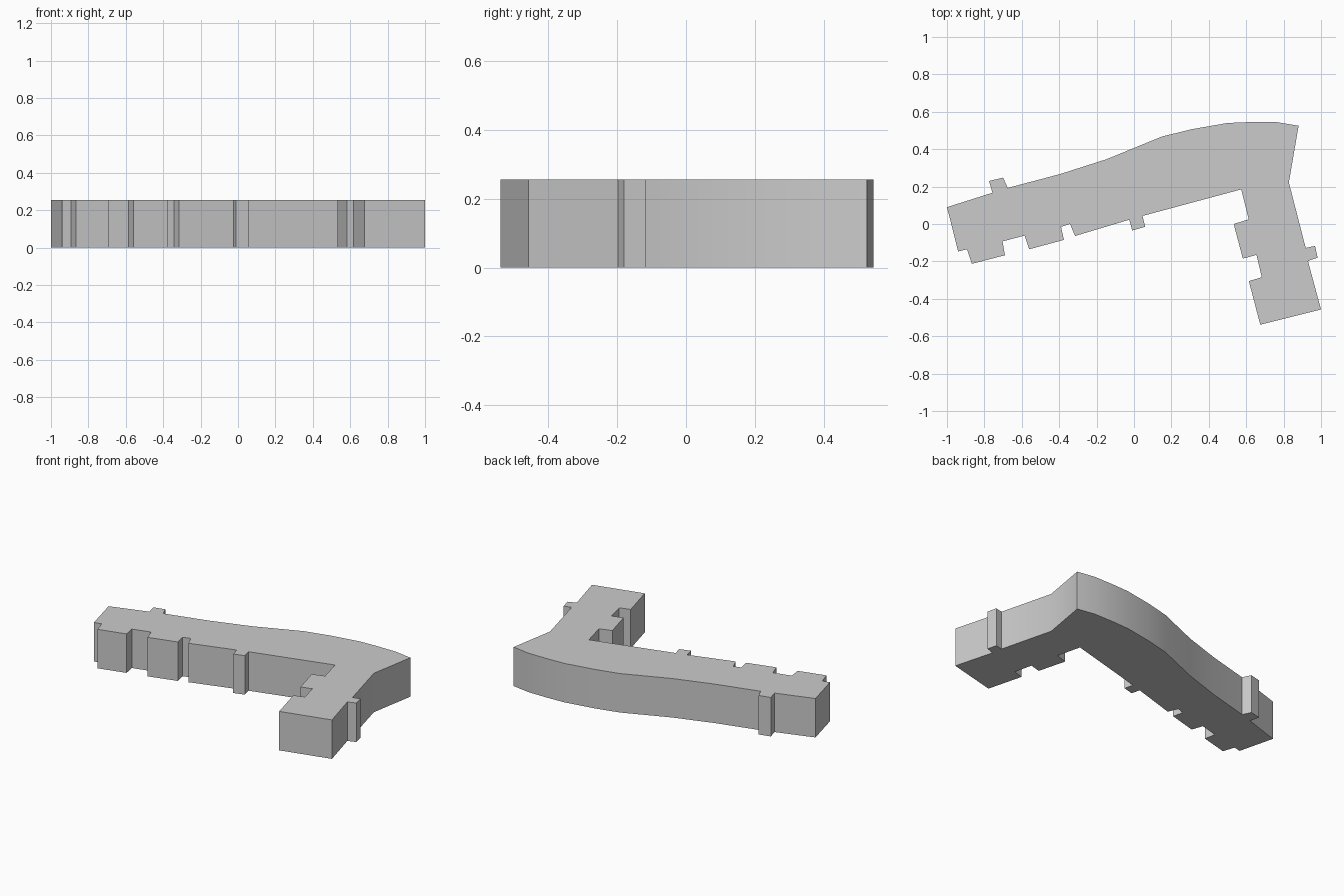
import bpy
import bmesh

HEIGHT = 0.255

default_cube = bpy.data.objects.get("Cube")
if default_cube:
    bpy.data.objects.remove(default_cube, do_unlink=True)


def make_material(name, colour):
    material = bpy.data.materials.new(name)
    material.use_nodes = True
    material.diffuse_color = colour
    shader = material.node_tree.nodes["Principled BSDF"]
    shader.inputs["Base Color"].default_value = colour
    return material


def extrude_footprint(name, outline, height, material):
    """Raise a counterclockwise plan outline into a solid block."""
    bm = bmesh.new()
    base = bm.faces.new([bm.verts.new((x, y, 0)) for x, y in outline])
    raised = bmesh.ops.extrude_face_region(bm, geom=[base], use_keep_orig=True)
    top_verts = [item for item in raised["geom"] if isinstance(item, bmesh.types.BMVert)]
    bmesh.ops.translate(bm, verts=top_verts, vec=(0, 0, height))
    bmesh.ops.recalc_face_normals(bm, faces=bm.faces[:])
    mesh = bpy.data.meshes.new(name)
    bm.to_mesh(mesh)
    bm.free()
    mesh.materials.append(material)
    block = bpy.data.objects.new(name, mesh)
    bpy.context.scene.collection.objects.link(block)
    return block


# Stepped front of the long wing, from its far end to the inner corner
long_wing_end = [(-1, .09), (-.94, -.147), (-.893, -.135)]
long_wing_bays = [
    (-.867, -.213), (-.69, -.167), (-.703, -.093), (-.585, -.062),
    (-.56, -.135), (-.375, -.085), (-.39, -.015), (-.342, 0),
    (-.315, -.064),
]
long_wing_porch = [(-.025, .023), (-.01, -.035), (.06, -.015), (.045, .043)]
inner_corner = [(.573, .185)]

# Short wing: inner bays, end wall, small outer porch
short_wing_bays = [
    (.613, .025), (.533, 0), (.582, -.185), (.655, -.165),
    (.683, -.285), (.614, -.305),
]
short_wing_end = [(.675, -.538), (1, -.457)]
short_wing_porch = [(.93, -.198), (.982, -.18), (.968, -.117), (.918, -.128)]

# Sweeping rear wall and its small bay
outer_corner = [(.828, .222), (.88, .525)]
rear_wall = [
    (.76, .545), (.62, .545), (.5, .54), (.31, .507), (.15, .468),
    (-.145, .347), (-.395, .267), (-.675, .193),
]
rear_bay = [(-.7, .248), (-.775, .23), (-.757, .167)]

footprint = (
    long_wing_end + long_wing_bays + long_wing_porch + inner_corner
    + short_wing_bays + short_wing_end + short_wing_porch
    + outer_corner + rear_wall + rear_bay
)

wall_grey = make_material("light grey", (0.6, 0.6, 0.6, 1))
building = extrude_footprint("building_block", footprint, HEIGHT, wall_grey)

# Blend the rear curve while keeping the corners crisp
bpy.ops.object.select_all(action="DESELECT")
building.select_set(True)
bpy.context.view_layer.objects.active = building
bpy.ops.object.shade_smooth_by_angle()
